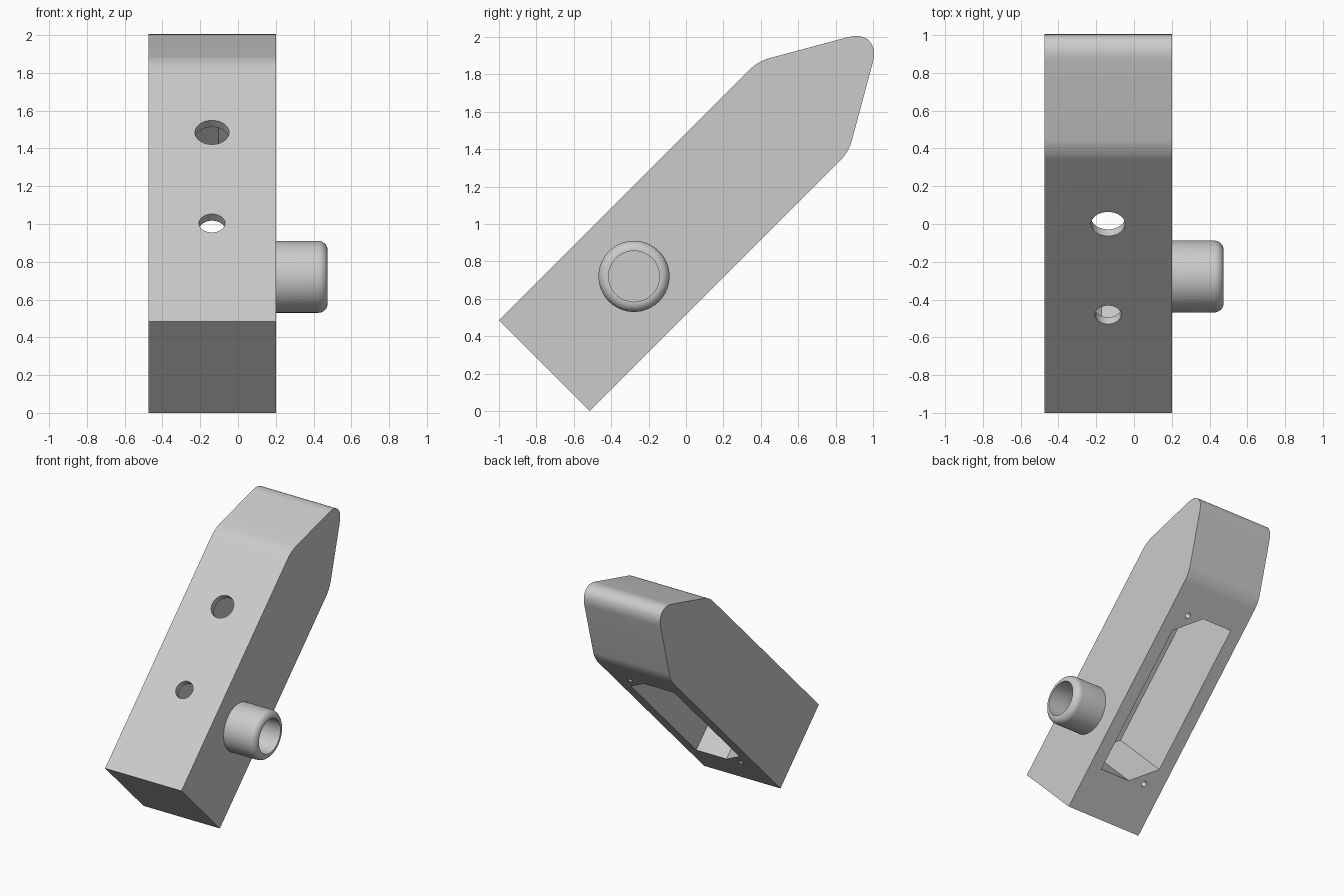
import bpy, bmesh
from math import radians
from mathutils import Vector, Matrix

if "Cube" in bpy.data.objects:
    bpy.data.objects.remove(bpy.data.objects["Cube"])

S = 0.5 ** 0.5
# Tilted body frame: x across, u along the bar, v through its thickness
TILT = Matrix(((1, 0, 0, 0), (0, S, -S, 0), (0, S, S, 0), (0, 0, 0, 1)))
MID_X, MID_V, HALF_V = -0.1375, 0.707, 0.343

grey = bpy.data.materials.new("plain grey")
grey.use_nodes = True
colour = (0.6, 0.6, 0.6, 1)
grey.diffuse_color = colour
grey.node_tree.nodes["Principled BSDF"].inputs["Base Color"].default_value = colour


def finish(name, bm):
    bmesh.ops.recalc_face_normals(bm, faces=bm.faces)
    mesh = bpy.data.meshes.new(name)
    bm.to_mesh(mesh)
    bm.free()
    mesh.materials.append(grey)
    obj = bpy.data.objects.new(name, mesh)
    bpy.context.collection.objects.link(obj)
    return obj


def prism(name, points, sweep, rounding=None):
    """Extrude a polygon given in the tilted frame, rounding chosen corner edges."""
    bm = bmesh.new()
    face = bm.faces.new([bm.verts.new(p) for p in points])
    new = bmesh.ops.extrude_face_region(bm, geom=[face])["geom"]
    bmesh.ops.translate(bm, vec=sweep, verts=[g for g in new if isinstance(g, bmesh.types.BMVert)])
    direction = Vector(sweep).normalized()
    for u, reach in (rounding or []):
        edges = [e for e in bm.edges
                 if abs((e.verts[1].co - e.verts[0].co).normalized().dot(direction)) > 0.99
                 and abs(e.verts[0].co.y - u) < 0.001]
        bmesh.ops.bevel(bm, geom=edges, offset=reach, offset_type='OFFSET',
                        segments=12, profile=0.5, affect='EDGES')
    bm.transform(TILT)
    return finish(name, bm)


def cylinder(name, radius, start, end, matrix, round_end=0):
    """Cylinder along local z from start to end, with an optional rounded far rim."""
    bm = bmesh.new()
    bmesh.ops.create_cone(bm, cap_ends=True, segments=64, radius1=radius, radius2=radius,
                          depth=end - start)
    bmesh.ops.translate(bm, vec=(0, 0, (start + end) / 2), verts=bm.verts)
    if round_end:
        rim = [e for e in bm.edges if all(v.co.z > end - 0.001 for v in e.verts)]
        bmesh.ops.bevel(bm, geom=rim, offset=round_end, segments=8, profile=0.5, affect='EDGES')
    bm.transform(matrix)
    return finish(name, bm)


def combine(target, tool, operation):
    mod = target.modifiers.new(tool.name, 'BOOLEAN')
    mod.operation, mod.object, mod.solver = operation, tool, 'EXACT'
    bpy.context.view_layer.objects.active = target
    bpy.ops.object.modifier_apply(modifier=mod.name)
    bpy.data.objects.remove(tool)


# Bar with a rounded wedge tip
low, high = MID_V - HALF_V, MID_V + HALF_V
shoulder, tip = 1.595, 2.189
outline = [(-0.364, low), (shoulder, low), (tip, MID_V), (shoulder, high), (-0.364, high)]
housing = prism("housing", [(-0.475, u, v) for u, v in outline], (0.675, 0, 0),
                [(shoulder, 0.059), (tip, 0.19)])

# Round side collar
to_side = Matrix.Translation((0, -0.278, 0.72)) @ Matrix.Rotation(radians(90), 4, 'Y')
combine(housing, cylinder("collar", 0.19, 0.1, 0.475, to_side, 0.05), 'UNION')

# Deep pocket open underneath, with one clipped corner at each end
half = [(0.232, 0.5), (0.035, 0.666), (-0.232, 0.666)]
pocket = [(MID_X + s * x, 0.655 + s * u, 0.2) for s in (1, -1) for x, u in half]
combine(housing, prism("pocket", pocket, (0, 0, 0.8)), 'DIFFERENCE')

# Collar bore into the pocket
combine(housing, cylinder("bore", 0.136, -0.1, 0.6, to_side), 'DIFFERENCE')

# Two round openings above, two screw holes beside the pocket's clipped corners
for name, radius, x, u, start, end in (
        ("large_opening", 0.09, MID_X, 1.05, 0.9, 1.2),
        ("small_opening", 0.069, MID_X, 0.37, 0.9, 1.2),
        ("upper_screw_hole", 0.022, 0.033, 1.3, 0.3, 0.6),
        ("lower_screw_hole", 0.022, -0.308, 0.01, 0.3, 0.6)):
    place = TILT @ Matrix.Translation((x, u, 0))
    combine(housing, cylinder(name, radius, start, end, place), 'DIFFERENCE')

# Smooth curves, crisp edges
bpy.ops.object.select_all(action='DESELECT')
housing.select_set(True)
bpy.context.view_layer.objects.active = housing
bpy.ops.object.shade_smooth_by_angle(angle=radians(25))
